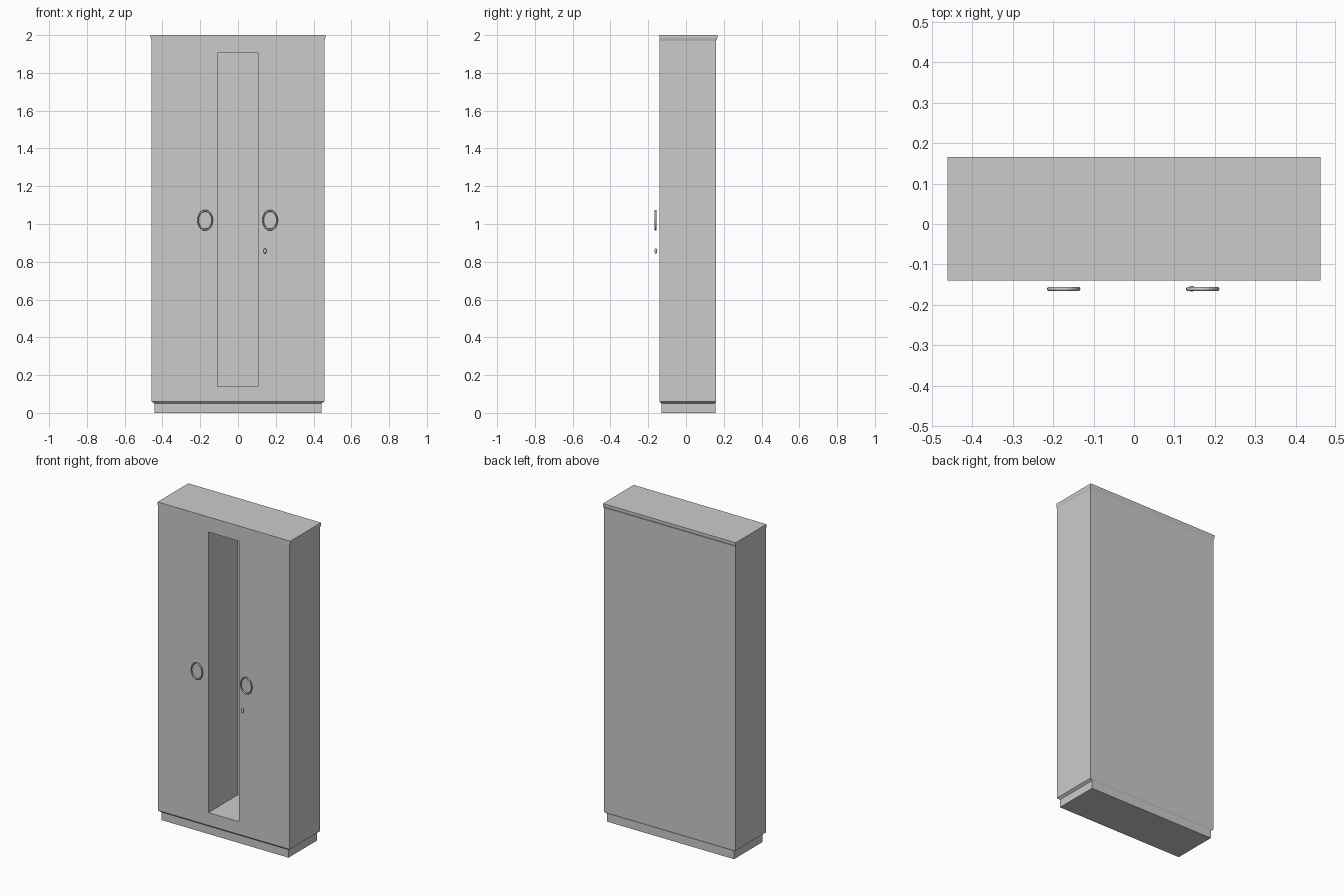
import bpy, bmesh
from math import radians

if "Cube" in bpy.data.objects:
    bpy.data.objects.remove(bpy.data.objects["Cube"])


def loft(name, levels):
    """Stack of rectangles (x0, x1, y0, y1, z) skinned into a closed solid."""
    bm = bmesh.new()
    rings = [[bm.verts.new((x, y, z)) for x, y in
              ((x0, y0), (x1, y0), (x1, y1), (x0, y1))]
             for x0, x1, y0, y1, z in levels]
    bm.faces.new(rings[0][::-1])
    bm.faces.new(rings[-1])
    for a, b in zip(rings, rings[1:]):
        for i in range(4):
            j = (i + 1) % 4
            bm.faces.new((a[i], a[j], b[j], b[i]))
    mesh = bpy.data.meshes.new(name)
    bm.to_mesh(mesh)
    bm.free()
    obj = bpy.data.objects.new(name, mesh)
    bpy.context.collection.objects.link(obj)
    return obj


# Cabinet shell: inset plinth, straight sides, small flared cornice
cabinet = loft("cabinet_body", [
    (-0.443, 0.443, -0.13, 0.155, 0.0),
    (-0.443, 0.443, -0.13, 0.155, 0.05),
    (-0.458, 0.458, -0.14, 0.16, 0.06),
    (-0.458, 0.458, -0.14, 0.16, 1.97),
    (-0.462, 0.462, -0.14, 0.166, 1.985),
    (-0.462, 0.462, -0.14, 0.166, 2.0),
])

# Tall open niche between the doors, cut nearly to the back panel
cutter = loft("niche_cutter", [
    (-0.108, 0.106, -0.3, 0.15, 0.14),
    (-0.108, 0.106, -0.3, 0.15, 1.905),
])
cutter.hide_render = True
cut = cabinet.modifiers.new("niche", 'BOOLEAN')
cut.operation = 'DIFFERENCE'
cut.solver = 'EXACT'
cut.object = cutter
bpy.context.view_layer.objects.active = cabinet
bpy.ops.object.modifier_apply(modifier=cut.name)
bpy.data.objects.remove(cutter)

# Oval ring handles in front of each door
for side, x in (("left", -0.174), ("right", 0.170)):
    bpy.ops.mesh.primitive_torus_add(
        major_segments=40, minor_segments=10, major_radius=0.05,
        minor_radius=0.005, location=(x, -0.161, 1.02),
        rotation=(radians(90), 0, 0))
    ring = bpy.context.object
    ring.name = side + "_ring_handle"
    ring.scale = (0.75, 1.0, 1.0)
    bpy.ops.object.shade_smooth()

# Small oval lock knob below the right handle
bpy.ops.mesh.primitive_uv_sphere_add(segments=20, ring_count=12, radius=1,
                                     location=(0.143, -0.160, 0.857))
knob = bpy.context.object
knob.name = "lock_knob"
knob.scale = (0.008, 0.007, 0.014)
bpy.ops.object.shade_smooth()
